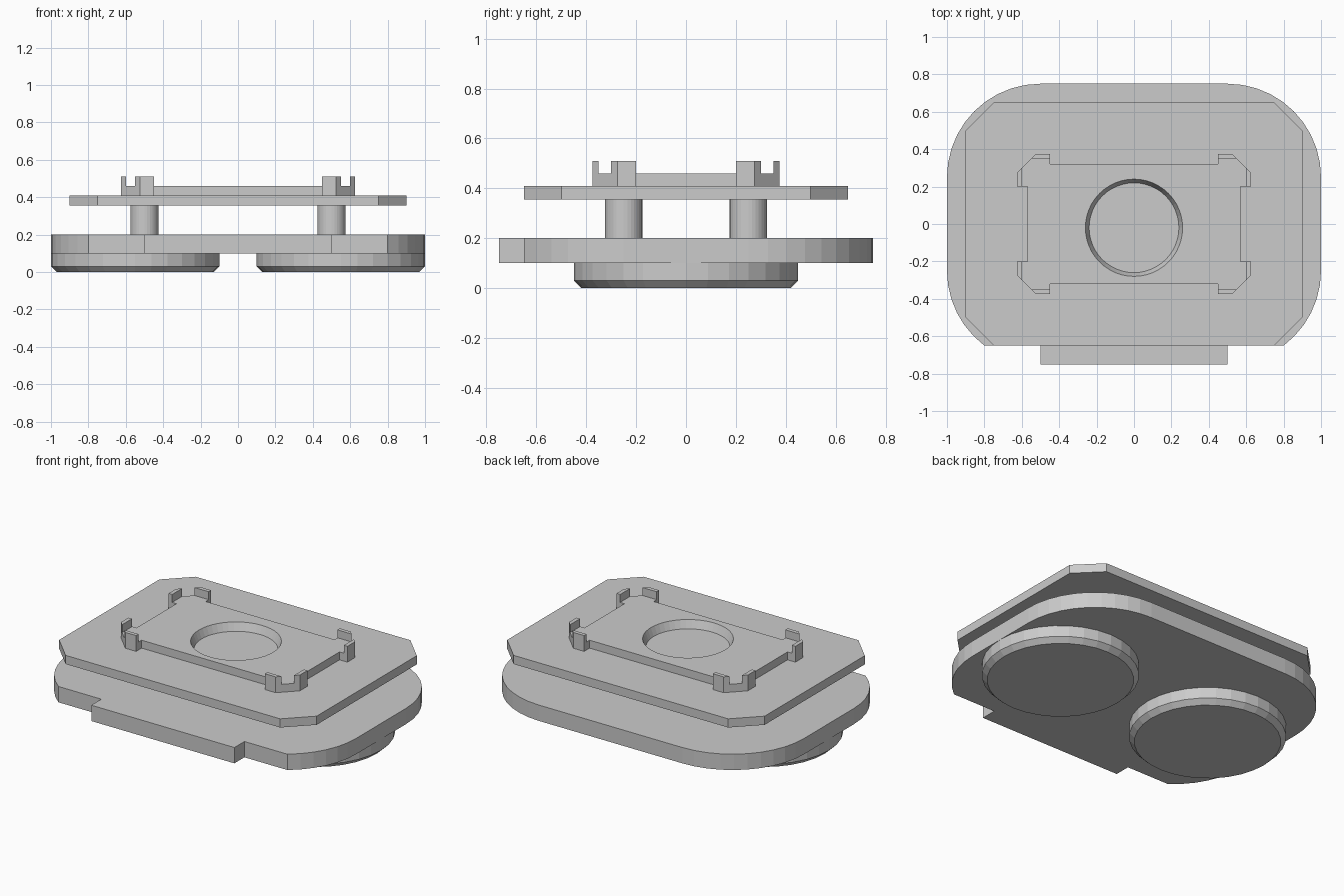
import bpy, bmesh, math

if "Cube" in bpy.data.objects:
    bpy.data.objects.remove(bpy.data.objects["Cube"])

QUADS = [(1, 1), (-1, 1), (-1, -1), (1, -1)]


def loft(name, rings):
    """Solid through matching outlines: rings = [(points, z), ...]."""
    bm = bmesh.new()
    loops = [[bm.verts.new((x, y, z)) for x, y in pts] for pts, z in rings]
    n = len(loops[0])
    bm.faces.new(loops[0][::-1])
    bm.faces.new(loops[-1])
    for a, b in zip(loops, loops[1:]):
        for i in range(n):
            j = (i + 1) % n
            bm.faces.new((a[i], a[j], b[j], b[i]))
    bmesh.ops.recalc_face_normals(bm, faces=bm.faces)
    me = bpy.data.meshes.new(name)
    bm.to_mesh(me)
    bm.free()
    ob = bpy.data.objects.new(name, me)
    bpy.context.collection.objects.link(ob)
    return ob


def prism(name, pts, z0, z1):
    return loft(name, [(pts, z0), (pts, z1)])


def circle(cx, cy, r, n):
    return [(cx + r * math.cos(2 * math.pi * i / n),
             cy + r * math.sin(2 * math.pi * i / n)) for i in range(n)]


def flip(pts, sx, sy):
    out = [(x * sx, y * sy) for x, y in pts]
    return out if sx * sy > 0 else out[::-1]


def four_way(quadrant):
    return [p for sx, sy in QUADS for p in flip(quadrant, sx, sy)]


# Base plate: round corners at the back, trimmed corners and a tab at the front
def arc(a0, a1, n):
    return [(0.5 + 0.5 * math.cos(a0 + (a1 - a0) * i / n),
             0.25 + 0.5 * math.sin(a0 + (a1 - a0) * i / n)) for i in range(n + 1)]


back = arc(0, math.pi / 2, 10)
front = arc(0, math.asin(0.8), 6) + [(0.5, 0.65), (0.5, 0.75)]
outline = [p for sx, sy in QUADS for p in flip(back if sy > 0 else front, sx, sy)]
prism("base_plate", outline, 0.1, 0.2)

# Two round feet with a chamfered lower edge
for side, s in (("left", -1), ("right", 1)):
    loft("foot_" + side, [(circle(0.55 * s, 0, 0.42, 32), 0.0),
                          (circle(0.55 * s, 0, 0.45, 32), 0.03),
                          (circle(0.55 * s, 0, 0.45, 32), 0.1)])

# Pillars between the plates
for sx, sy in QUADS:
    prism("pillar", circle(0.5 * sx, 0.25 * sy, 0.075, 32), 0.2, 0.355)

# Upper plate with cut corners
prism("upper_plate", four_way([(0.9, 0.5), (0.75, 0.65)]), 0.355, 0.41)

# Mounting frame with stepped corners and a tapered round opening
frame = prism("mounting_frame", four_way([
    (0.57, 0.2), (0.625, 0.2), (0.625, 0.275),
    (0.525, 0.375), (0.45, 0.375), (0.45, 0.32)]), 0.41, 0.46)
cutter = loft("opening_cutter", [(circle(0, -0.02, 0.232, 48), 0.39),
                                 (circle(0, -0.02, 0.268, 48), 0.48)])
cutter.hide_render = True
cutter.display_type = 'WIRE'
cut = frame.modifiers.new("opening", 'BOOLEAN')
cut.operation = 'DIFFERENCE'
cut.object = cutter
bpy.context.view_layer.objects.active = frame
with bpy.context.temp_override(object=frame, active_object=frame):
    bpy.ops.object.modifier_apply(modifier="opening")
bpy.data.objects.remove(cutter)

# Upright retaining lugs, two at each frame corner
side_lug = [(0.6, 0.2), (0.625, 0.2), (0.625, 0.275), (0.6, 0.3)]
end_lug = [(0.45, 0.35), (0.55, 0.35), (0.525, 0.375), (0.45, 0.375)]
for sx, sy in QUADS:
    prism("side_lug", flip(side_lug, sx, sy), 0.46, 0.51)
    prism("end_lug", flip(end_lug, sx, sy), 0.46, 0.51)
